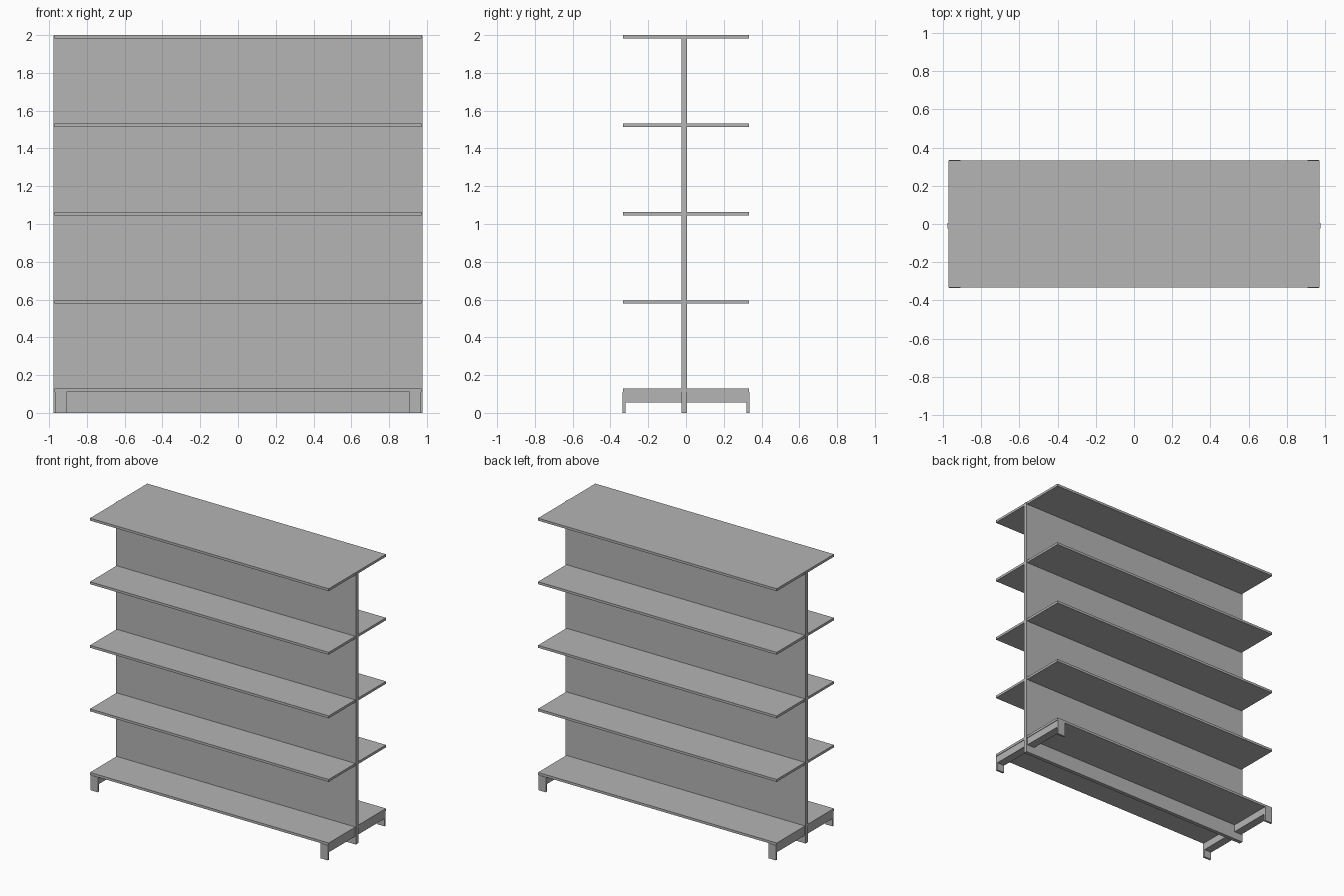
import bpy

if "Cube" in bpy.data.objects:
    bpy.data.objects.remove(bpy.data.objects["Cube"])

# Single grey paint
grey = bpy.data.materials.new("shelf grey")
grey.diffuse_color = (0.46, 0.46, 0.46, 1)
grey.use_nodes = True
grey.node_tree.nodes["Principled BSDF"].inputs["Base Color"].default_value = grey.diffuse_color


def box(name, x0, x1, y0, y1, z0, z1):
    bpy.ops.mesh.primitive_cube_add(
        size=1, location=((x0 + x1) / 2, (y0 + y1) / 2, (z0 + z1) / 2))
    ob = bpy.context.object
    ob.name = name
    ob.scale = (x1 - x0, y1 - y0, z1 - z0)
    bpy.ops.object.transform_apply(location=False, rotation=False, scale=True)
    ob.data.materials.append(grey)
    return ob


# Upright centre panel, slightly wider than the shelves
box("back_panel", -0.977, 0.977, -0.024, 0.004, 0, 1.999)

# Five evenly spaced double-sided shelves
for i in range(5):
    top = 2.0 - i * 0.468
    box(f"shelf_{i + 1}", -0.972, 0.972, -0.333, 0.333, top - 0.018, top)

# Base brackets: an arm along each end with a foot plate front and back
for side, sx in (("left", -1), ("right", 1)):
    x0, x1 = sorted((sx * 0.907, sx * 0.968))
    box(f"base_arm_{side}", x0, x1, -0.325, 0.325, 0.056, 0.11)
    for end, sy in (("front", -1), ("back", 1)):
        y0, y1 = sorted((sy * 0.321, sy * 0.336))
        box(f"foot_{end}_{side}", x0, x1, y0, y1, 0, 0.11)
